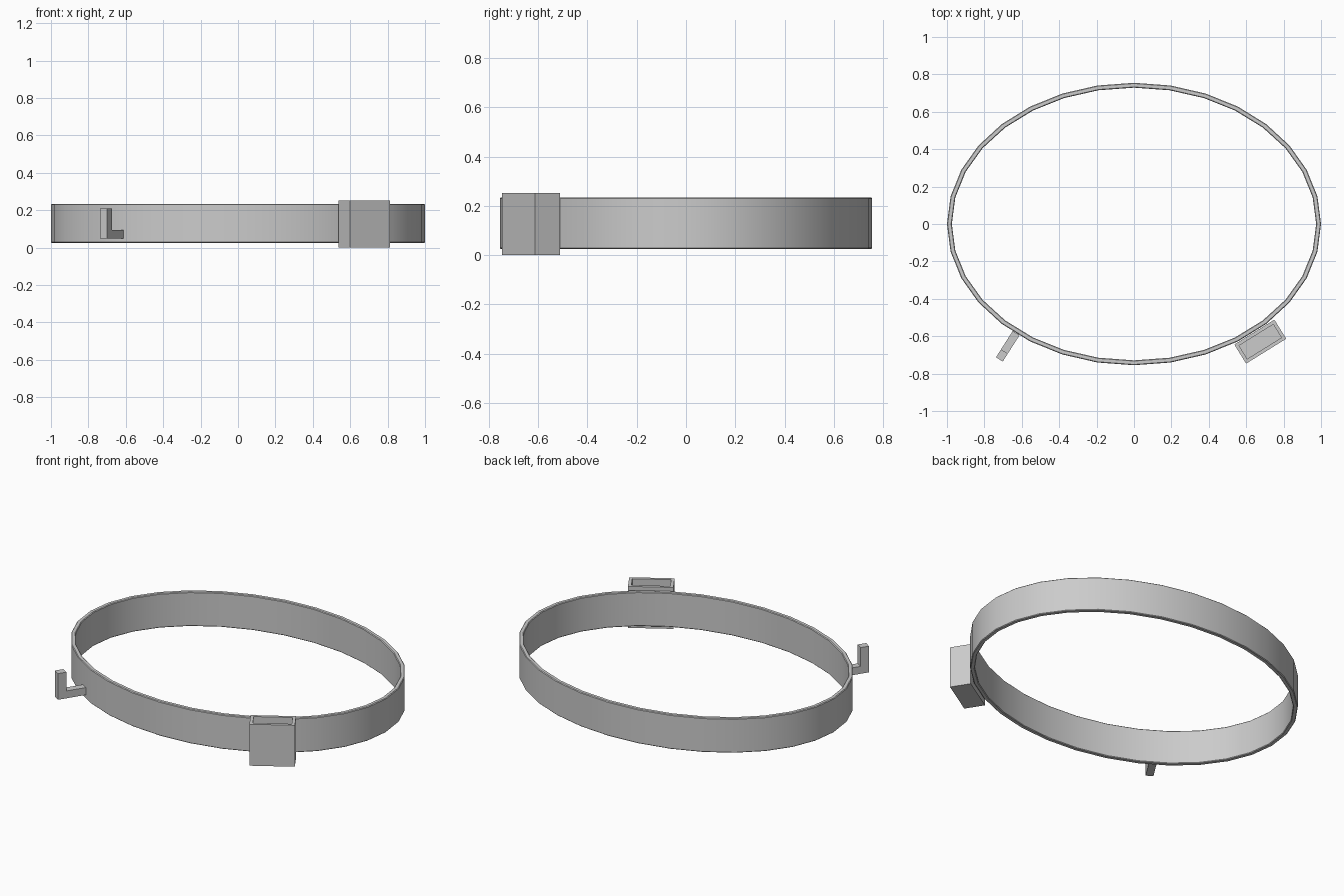
import bpy, bmesh, math
from mathutils import Matrix, Vector

if "Cube" in bpy.data.objects:
    bpy.data.objects.remove(bpy.data.objects["Cube"])


def finish(name, bm):
    bmesh.ops.recalc_face_normals(bm, faces=bm.faces)
    mesh = bpy.data.meshes.new(name)
    bm.to_mesh(mesh)
    bm.free()
    obj = bpy.data.objects.new(name, mesh)
    bpy.context.collection.objects.link(obj)
    return obj


# Belt: chamfered band profile (inset from outer ellipse, z) swept round an ellipse
SIDES, RX, RY = 32, 1.0, 0.755
Z0, Z1, T, C = 0.025, 0.234, 0.026, 0.004
profile = [(C, Z0), (0, Z0 + C), (0, Z1 - C), (C, Z1),
           (T - C, Z1), (T, Z1 - C), (T, Z0 + C), (T - C, Z0)]
bm = bmesh.new()
rings = []
for i in range(SIDES):
    a = 2 * math.pi * i / SIDES
    rings.append([bm.verts.new(((RX - d) * math.cos(a), (RY - d) * math.sin(a), z))
                  for d, z in profile])
n = len(profile)
for i in range(SIDES):
    r, s = rings[i], rings[(i + 1) % SIDES]
    for j in range(n):
        bm.faces.new((r[j], s[j], s[(j + 1) % n], r[(j + 1) % n]))
belt = finish("belt", bm)
bpy.context.view_layer.objects.active = belt
belt.select_set(True)
bpy.ops.object.shade_smooth_by_angle(angle=math.radians(30))

# Pouch: open-topped box on the front right, inset then pushed down
bm = bmesh.new()
bmesh.ops.create_cube(bm, size=1)
bmesh.ops.scale(bm, vec=(0.252, 0.12, 0.253), verts=bm.verts)
top = max(bm.faces, key=lambda f: f.calc_center_median().z)
bmesh.ops.inset_region(bm, faces=[top], thickness=0.026)
hole = bmesh.ops.extrude_face_region(bm, geom=[top])
bmesh.ops.translate(bm, vec=(0, 0, -0.22),
                    verts=[v for v in hole["geom"] if isinstance(v, bmesh.types.BMVert)])
if top.is_valid:
    bmesh.ops.delete(bm, geom=[top], context='FACES_ONLY')
pouch = finish("pouch", bm)
pouch.location = (0.675, -0.629, 0.1265)
pouch.rotation_euler.z = math.radians(31.8)

# Hook: L profile (distance outward, z) extruded sideways, on the front left
bm = bmesh.new()
outline = [(0, 0.05), (0.167, 0.05), (0.167, 0.21), (0.117, 0.21), (0.117, 0.095), (0, 0.095)]
face = bm.faces.new([bm.verts.new((x, -0.0215, z)) for x, z in outline])
side = bmesh.ops.extrude_face_region(bm, geom=[face])
bmesh.ops.translate(bm, vec=(0, 0.043, 0),
                    verts=[v for v in side["geom"] if isinstance(v, bmesh.types.BMVert)])
hook = finish("hook", bm)
# extrude_face_region may keep or drop the start cap; make sure it is closed
bm = bmesh.new()
bm.from_mesh(hook.data)
bmesh.ops.holes_fill(bm, edges=[e for e in bm.edges if e.is_boundary])
bmesh.ops.recalc_face_normals(bm, faces=bm.faces)
bm.to_mesh(hook.data)
bm.free()
hook.location = (-0.63, -0.583, 0)
hook.rotation_euler.z = math.radians(180 + 57.5)
